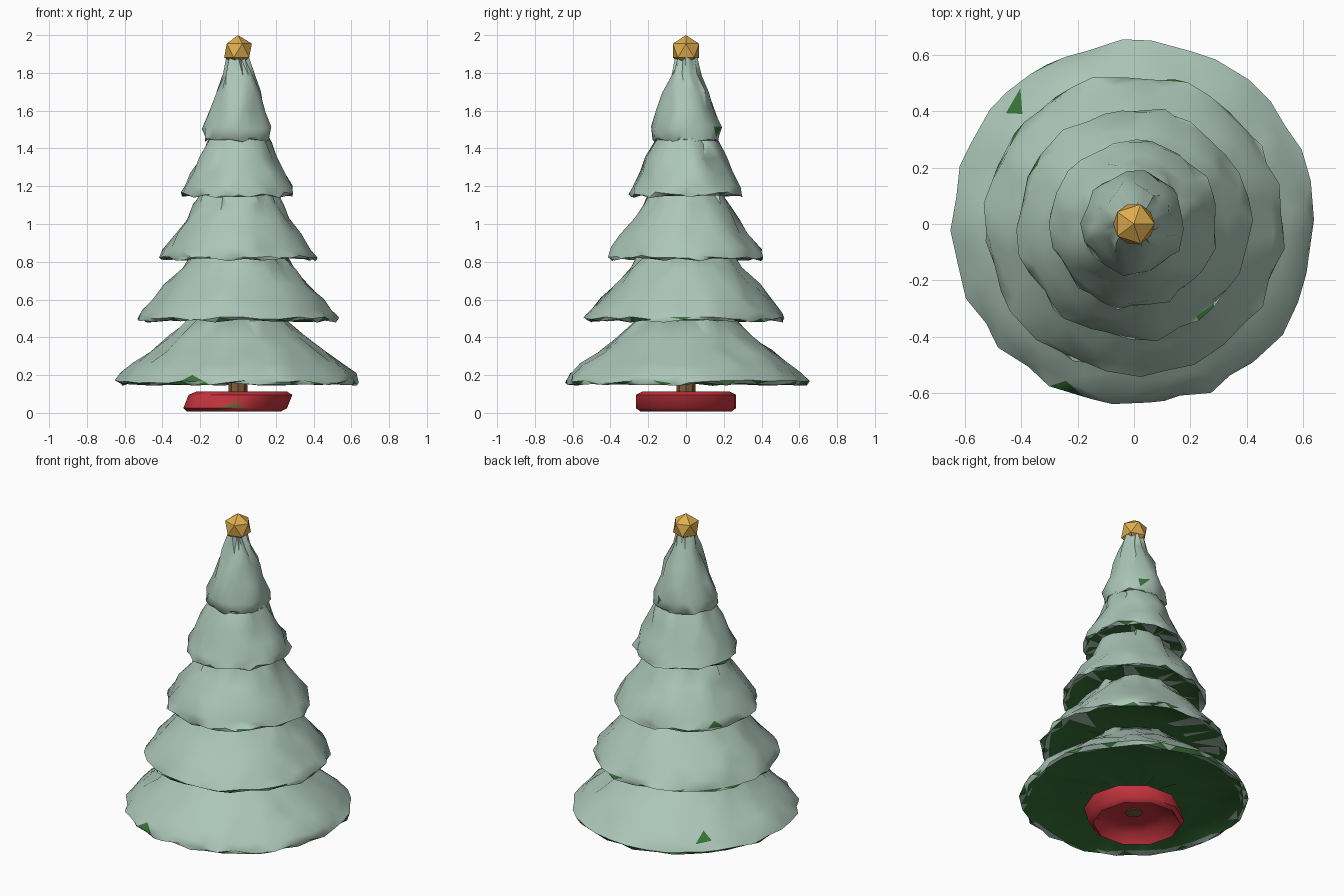
import bpy, bmesh, math, random
from mathutils import Vector

random.seed(7)
if "Cube" in bpy.data.objects:
    bpy.data.objects.remove(bpy.data.objects["Cube"], do_unlink=True)


def material(name, rgb):
    m = bpy.data.materials.new(name)
    m.use_nodes = True
    m.diffuse_color = (*rgb, 1)
    m.node_tree.nodes["Principled BSDF"].inputs["Base Color"].default_value = (*rgb, 1)
    return m


snow = material("pale snow", (0.41, 0.56, 0.48))
green = material("needle green", (0.04, 0.17, 0.04))
gold = material("gold", (0.74, 0.42, 0.08))
red = material("red", (0.58, 0.035, 0.05))
brown = material("bark brown", (0.21, 0.11, 0.04))


def finish(bm, name, mats, smooth=None):
    bmesh.ops.recalc_face_normals(bm, faces=bm.faces)
    mesh = bpy.data.meshes.new(name)
    bm.to_mesh(mesh)
    bm.free()
    obj = bpy.data.objects.new(name, mesh)
    bpy.context.collection.objects.link(obj)
    for m in mats:
        mesh.materials.append(m)
    if smooth:
        bpy.ops.object.select_all(action="DESELECT")
        obj.select_set(True)
        bpy.context.view_layer.objects.active = obj
        bpy.ops.object.shade_smooth_by_angle(angle=math.radians(smooth))
    return obj


def lathe(profile, sides, jitter=0.0, phase=0.0, shear=0.0):
    """Spin (radius, height) points into capped rings; returns the mesh, its bands and caps."""
    bm = bmesh.new()
    rings = []
    for i, (r, z) in enumerate(profile):
        ring = []
        for k in range(sides):
            a = math.tau * (k + phase + 0.5 * (i % 2) * (jitter > 0)) / sides
            a += random.uniform(-1.5, 1.5) * jitter / max(r, 0.2)
            rr = r + random.uniform(-1, 1) * jitter
            zz = z + random.uniform(-0.6, 0.6) * jitter
            ring.append(bm.verts.new((rr * math.cos(a) + shear * z, rr * math.sin(a), zz)))
        rings.append(ring)
    bands = []
    for i, (low, high) in enumerate(zip(rings, rings[1:])):
        band = []
        for k in range(sides):
            n = (k + 1) % sides
            if jitter and i % 2:
                tris = ((low[k], low[n], high[n]), (low[k], high[n], high[k]))
            elif jitter:
                tris = ((low[k], low[n], high[k]), (low[n], high[n], high[k]))
            else:
                tris = ((low[k], low[n], high[n], high[k]),)
            band += [bm.faces.new(t) for t in tris]
        bands.append(band)
    caps = [bm.faces.new(rings[0]), bm.faces.new(rings[-1])]
    return bm, bands, caps


def facing(faces, degrees):
    """The face lying furthest out in a compass direction."""
    a = math.radians(degrees)
    out = Vector((math.cos(a), math.sin(a), 0))
    return max(faces, key=lambda f: f.calc_center_median().dot(out))


# Snowy branch tiers: name, sides, share of bare green under the lip,
# bare patches as (slope band, direction), and the snow slope from rim to tip
tiers = [
    ("bottom_tier", 36, 0.9, [(1, 132), (0, 243)],
     [(0.645, 0.165), (0.615, 0.205), (0.55, 0.26), (0.46, 0.325), (0.36, 0.405), (0.265, 0.49)]),
    ("lower_tier", 32, 0.7, [],
     [(0.53, 0.5), (0.505, 0.54), (0.45, 0.605), (0.38, 0.68), (0.3, 0.76), (0.25, 0.83)]),
    ("middle_tier", 28, 0.55, [(0, 156)],
     [(0.41, 0.825), (0.39, 0.87), (0.335, 0.95), (0.275, 1.03), (0.23, 1.1), (0.2, 1.16)]),
    ("upper_tier", 22, 0.35, [],
     [(0.295, 1.16), (0.28, 1.2), (0.245, 1.27), (0.205, 1.35), (0.17, 1.43), (0.13, 1.49)]),
    ("top_tier", 18, 0.15, [(0, 60)],
     [(0.175, 1.455), (0.18, 1.51), (0.145, 1.6), (0.115, 1.7), (0.08, 1.79), (0.05, 1.88)]),
]
for name, sides, bare, patches, slope in tiers:
    edge, z = slope[0]
    under = [(0.08, z + 0.015), (edge * 0.6, z + 0.01), (edge * 0.93, z - 0.002), (edge * 0.98, z - 0.013)]
    bm, bands, caps = lathe(under + slope, sides, 0.015, random.random())
    caps[0].material_index = 1
    for f in bands[0]:
        f.material_index = 1
    for f in bands[1]:
        f.material_index = int(random.random() < bare + 0.1)
    for f in bands[2] + bands[3]:
        f.material_index = int(random.random() < bare * 0.4)
    for row, degrees in patches:
        facing(bands[4 + row], degrees).material_index = 1
    finish(bm, name, [snow, green], 45)

# Trunk running up into the tiers
bm, bands, caps = lathe([(0.05, 0.07), (0.048, 0.6), (0.03, 1.6)], 8)
finish(bm, "trunk", [brown], 40)

# Hollow, skewed stand with one bark-coloured facet at the front
dish = [(0.14, 0.075), (0.22, 0.06), (0.25, 0.008), (0.275, 0.025), (0.275, 0.095), (0.24, 0.113)]
bm, bands, caps = lathe(dish, 10, phase=0.917, shear=0.4)
poked = bmesh.ops.poke(bm, faces=[facing(bands[3], 267)])["faces"]
min(poked, key=lambda f: f.calc_center_median().z).material_index = 1
stand = finish(bm, "stand", [red, brown], 50)
stand.location.x = -0.025

# Faceted ornament on the tip
bm = bmesh.new()
bmesh.ops.create_icosphere(bm, subdivisions=1, radius=0.082)
for v in bm.verts:
    v.co.z += 1.918
finish(bm, "tip_ornament", [gold])
